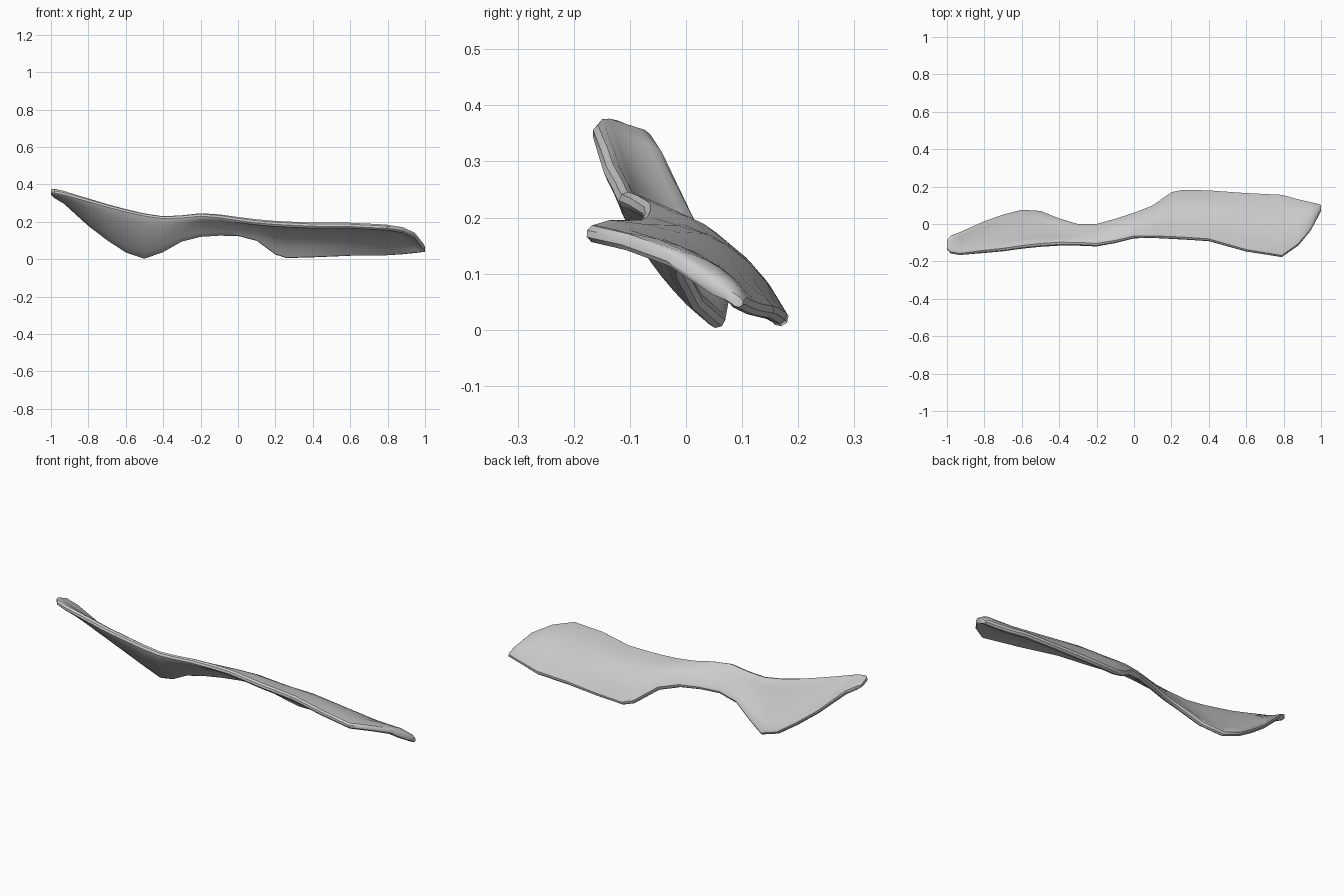
import bpy, bmesh, math
from mathutils import Vector

if "Cube" in bpy.data.objects:
    bpy.data.objects.remove(bpy.data.objects["Cube"])

# Stations along the blade: x, front edge y, top z, back edge y, bottom z, camber
STATIONS = [
    (-1.00, -.135, .374, -.085, .343, 0),
    (-.98, -.158, .377, -.062, .325, 0),
    (-.93, -.167, .366, -.042, .295, -.003),
    (-.80, -.155, .325, .015, .178, -.008),
    (-.70, -.146, .295, .050, .102, -.010),
    (-.60, -.132, .268, .076, .036, -.012),
    (-.50, -.122, .245, .070, .003, -.012),
    (-.40, -.116, .230, .030, .038, -.008),
    (-.30, -.116, .235, .000, .095, 0),
    (-.20, -.120, .246, .000, .120, .005),
    (-.10, -.102, .240, .028, .126, .008),
    (.00, -.077, .226, .060, .124, .012),
    (.10, -.075, .214, .100, .098, .022),
    (.20, -.080, .205, .170, .025, .034),
    (.26, -.083, .202, .183, .006, .038),
    (.40, -.092, .196, .180, .010, .040),
    (.60, -.148, .196, .166, .018, .036),
    (.79, -.178, .187, .157, .020, .028),
    (.88, -.115, .172, .132, .026, .022),
    (.945, -.035, .142, .117, .033, .014),
    (.985, .040, .092, .108, .038, .004),
    (1.00, .070, .068, .102, .040, 0),
]
SPAN, ARC = 6, 4  # steps across the blade and around each rounded edge


def section(x, yf, zf, yb, zb, camber):
    """Closed loop: a cambered strip with rounded front and back edges."""
    r = 0.009 if abs(x) > 0.99 else 0.016
    a, b = Vector((yf + r, zf - r)), Vector((yb - r, zb + r))
    along = (b - a).normalized()
    up = Vector((-along.y, along.x))

    def mid(t):
        return a.lerp(b, t) + up * camber * 4 * t * (1 - t)

    loop = [mid(i / SPAN) + up * r for i in range(SPAN + 1)]
    for i in range(1, ARC):
        ang = math.pi * i / ARC
        loop.append(b + (up * math.cos(ang) + along * math.sin(ang)) * r)
    loop += [mid(1 - i / SPAN) - up * r for i in range(SPAN + 1)]
    for i in range(1, ARC):
        ang = math.pi * i / ARC
        loop.append(a - (up * math.cos(ang) + along * math.sin(ang)) * r)
    return [(x, p.x, p.y) for p in loop]


# Twisted blade, lofted through the stations
bm = bmesh.new()
rings = [[bm.verts.new(p) for p in section(*s)] for s in STATIONS]
n = len(rings[0])
for r0, r1 in zip(rings, rings[1:]):
    for i in range(n):
        j = (i + 1) % n
        bm.faces.new((r0[i], r0[j], r1[j], r1[i]))
bm.faces.new(rings[0])
bm.faces.new(rings[-1])
bmesh.ops.recalc_face_normals(bm, faces=bm.faces[:])
mesh = bpy.data.meshes.new("blade")
bm.to_mesh(mesh)
bm.free()
blade = bpy.data.objects.new("blade", mesh)
bpy.context.collection.objects.link(blade)

# Single light grey colour
grey = bpy.data.materials.new("light grey")
grey.diffuse_color = (0.6, 0.6, 0.6, 1)
grey.use_nodes = True
grey.node_tree.nodes["Principled BSDF"].inputs["Base Color"].default_value = grey.diffuse_color
mesh.materials.append(grey)

bpy.context.view_layer.objects.active = blade
blade.select_set(True)
bpy.ops.object.shade_smooth_by_angle(angle=math.radians(35))
